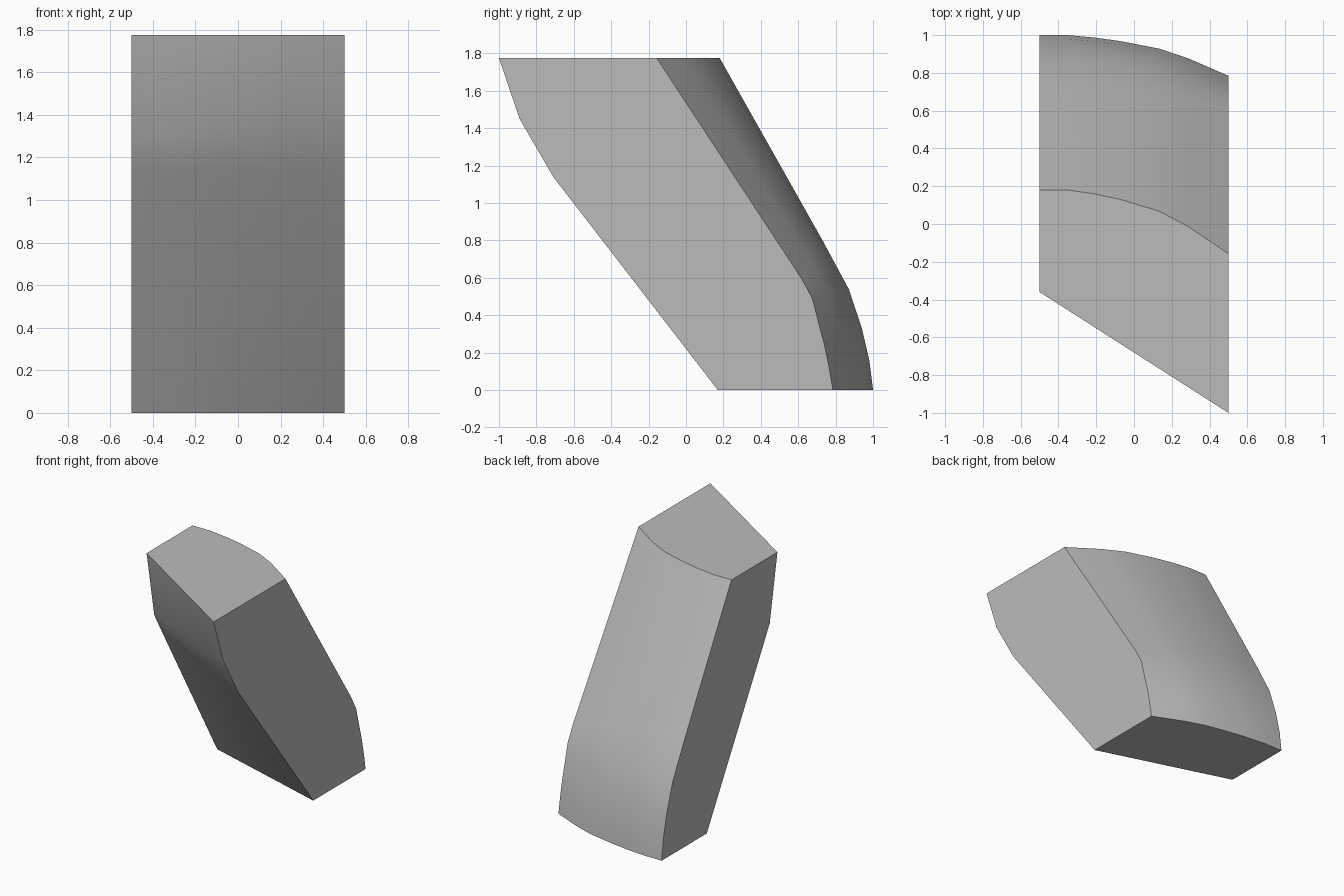
import bpy, bmesh, math

cube = bpy.data.objects.get("Cube")
if cube:
    bpy.data.objects.remove(cube, do_unlink=True)

# Plain grey surface
grey = bpy.data.materials.new("plain grey")
grey.use_nodes = True
colour = (0.5, 0.5, 0.5, 1)
grey.diffuse_color = colour
grey.node_tree.nodes["Principled BSDF"].inputs["Base Color"].default_value = colour

# Side profiles as (y, z): front edge going down, back edge going up
TOP = 1.775
left_front = [(-.36, TOP), (-.27, 1.28), (-.19, 1.14), (.47, 0)]
right_front = [(-1, TOP), (-.89, 1.45), (-.71, 1.14), (.17, 0)]
left_back = [(1, 0), (.98, .16), (.94, .33), (.87, .54), (.73, .8), (.18, TOP)]
right_back = [(.785, 0), (.765, .12), (.74, .24), (.675, .49), (.615, .6), (-.157, TOP)]

# Sections across the width as (x, bow of the back surface)
sections = [(-.5, 0), (-.35, 0), (-.21, .06), (-.07, .15), (.13, .33), (.28, .56), (.5, 1)]


def blend(a, b, t):
    return [tuple(p + (q - p) * t for p, q in zip(u, v)) for u, v in zip(a, b)]


# Slanted block lofted between its two sides
bm = bmesh.new()
rings = []
for x, bow in sections:
    ring = blend(left_front, right_front, x + .5) + blend(left_back, right_back, bow)
    rings.append([bm.verts.new((x, y, z)) for y, z in ring])
for a, b in zip(rings, rings[1:]):
    for i in range(len(a)):
        j = (i + 1) % len(a)
        bm.faces.new((a[i], a[j], b[j], b[i]))
bm.faces.new(rings[0])
bm.faces.new(rings[-1])
bmesh.ops.recalc_face_normals(bm, faces=bm.faces)

mesh = bpy.data.meshes.new("slanted_block")
bm.to_mesh(mesh)
bm.free()
mesh.materials.append(grey)
block = bpy.data.objects.new("slanted_block", mesh)
bpy.context.collection.objects.link(block)
bpy.context.view_layer.objects.active = block
block.select_set(True)
bpy.ops.object.shade_smooth_by_angle(angle=math.radians(30))
